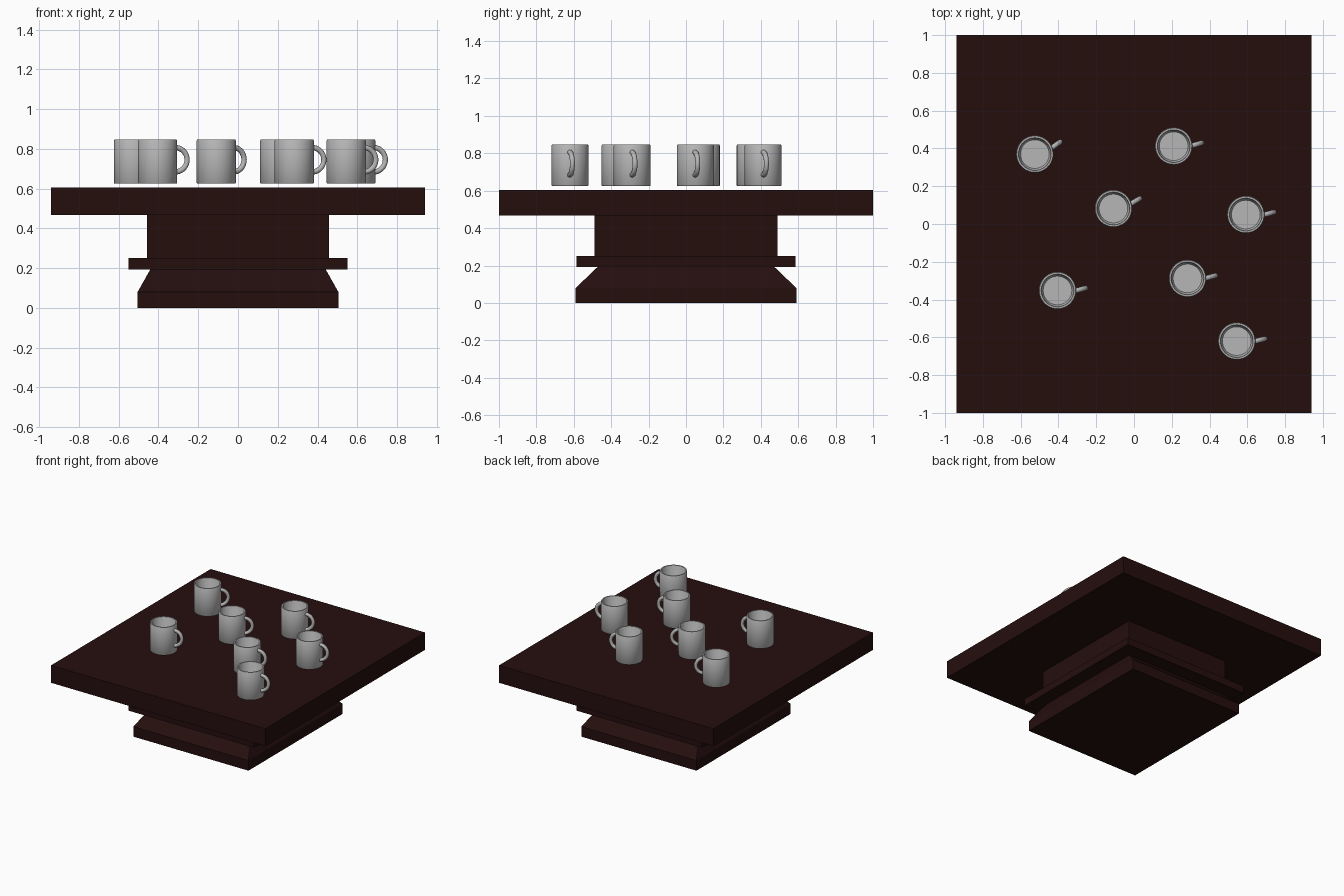
import bpy, bmesh, math
from mathutils import Matrix, Vector

if "Cube" in bpy.data.objects:
    bpy.data.objects.remove(bpy.data.objects["Cube"])


def material(name, rgb):
    m = bpy.data.materials.new(name)
    m.diffuse_color = (*rgb, 1)
    m.use_nodes = True
    m.node_tree.nodes["Principled BSDF"].inputs["Base Color"].default_value = m.diffuse_color
    return m


WOOD = material("dark_wood", (0.018, 0.0045, 0.0043))
CERAMIC = material("grey_ceramic", (0.47, 0.47, 0.47))


def finish(name, bm, mat):
    bmesh.ops.recalc_face_normals(bm, faces=bm.faces)
    me = bpy.data.meshes.new(name)
    bm.to_mesh(me)
    bm.free()
    me.materials.append(mat)
    ob = bpy.data.objects.new(name, me)
    bpy.context.collection.objects.link(ob)
    return ob


def bridge(bm, a, b):
    n = len(a)
    for i in range(n):
        j = (i + 1) % n
        bm.faces.new((a[i], a[j], b[j], b[i]))


def rect_loft(name, sections):
    """Stack of rectangles (half x, half y, z), capped at both ends."""
    bm = bmesh.new()
    loops = [[bm.verts.new((sx * hx, sy * hy, z))
              for sx, sy in ((-1, -1), (1, -1), (1, 1), (-1, 1))]
             for hx, hy, z in sections]
    for a, b in zip(loops, loops[1:]):
        bridge(bm, a, b)
    bm.faces.new(loops[0])
    bm.faces.new(loops[-1])
    return finish(name, bm, WOOD)


# Table: stacked slabs
rect_loft("table_top", [(0.94, 1.0, 0.467), (0.94, 1.0, 0.605)])
rect_loft("column", [(0.458, 0.488, 0.25), (0.458, 0.488, 0.467)])
rect_loft("collar", [(0.55, 0.585, 0.192), (0.55, 0.585, 0.25)])
rect_loft("plinth", [(0.505, 0.59, 0), (0.505, 0.59, 0.08), (0.442, 0.473, 0.192)])

# Mug cup: outside wall, rounded rim, inside wall, floor
CUP = [(0.096, 0.0), (0.099, 0.004), (0.099, 0.216), (0.096, 0.221),
       (0.087, 0.221), (0.084, 0.216), (0.079, 0.022), (0.076, 0.018)]


def mug_mesh():
    bm = bmesh.new()
    n = 36
    rings = [[bm.verts.new((r * math.cos(t * math.tau / n), r * math.sin(t * math.tau / n), z))
              for t in range(n)] for r, z in CUP]
    for a, b in zip(rings, rings[1:]):
        bridge(bm, a, b)
    bm.faces.new(rings[0])
    bm.faces.new(rings[-1])

    # Handle: round tube swept over an arc, slightly turned from radial
    yaw = Matrix.Rotation(math.radians(15), 3, 'Z')
    tubes = []
    for i in range(19):
        a = math.radians(-92 + 184 * i / 18)
        ring = []
        for k in range(12):
            b = k * math.tau / 12
            r = 0.061 + 0.0135 * math.cos(b)
            p = Vector((r * math.cos(a), 0.0135 * math.sin(b), r * math.sin(a)))
            ring.append(bm.verts.new(yaw @ p + Vector((0.09, -0.003, 0.12))))
        tubes.append(ring)
    for a, b in zip(tubes, tubes[1:]):
        bridge(bm, a, b)
    bm.faces.new(tubes[0])
    bm.faces.new(tubes[-1])
    return bm


# Mugs: x, y, turn in degrees
MUGS = [(-0.525, 0.37, 21), (0.21, 0.412, 2), (-0.109, 0.082, 16), (0.592, 0.05, 0),
        (-0.405, -0.352, 0), (0.283, -0.288, 1), (0.544, -0.62, 0)]
for i, (x, y, deg) in enumerate(MUGS):
    mug = finish(f"mug_{i + 1}", mug_mesh(), CERAMIC)
    mug.location = (x, y, 0.625)
    mug.rotation_euler.z = math.radians(deg)
    bpy.ops.object.select_all(action='DESELECT')
    mug.select_set(True)
    bpy.context.view_layer.objects.active = mug
    bpy.ops.object.shade_smooth_by_angle(angle=math.radians(50))
